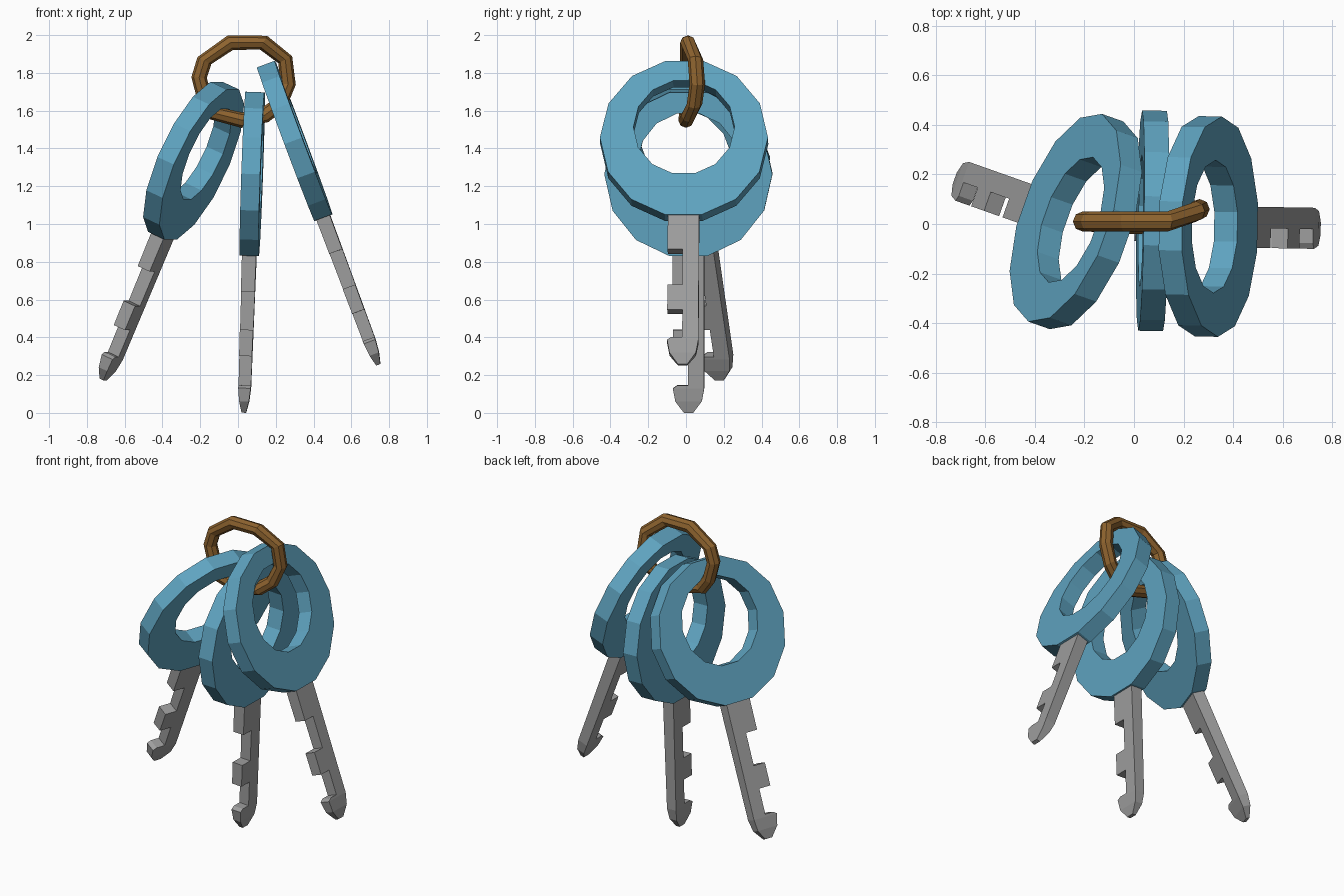
import bpy, bmesh
from math import sin, cos, pi, radians
from mathutils import Matrix, Vector

if "Cube" in bpy.data.objects:
    bpy.data.objects.remove(bpy.data.objects["Cube"])


def material(name, rgb):
    m = bpy.data.materials.new(name)
    m.diffuse_color = (*rgb, 1)
    m.use_nodes = True
    m.node_tree.nodes["Principled BSDF"].inputs["Base Color"].default_value = m.diffuse_color
    return m


BLUE = material("blue", (0.115, 0.37, 0.53))
GREY = material("grey", (0.34, 0.34, 0.34))
BRONZE = material("bronze", (0.27, 0.125, 0.028))


def finish(name, bm, mat, matrix=Matrix()):
    bmesh.ops.recalc_face_normals(bm, faces=bm.faces)
    me = bpy.data.meshes.new(name)
    bm.to_mesh(me)
    bm.free()
    me.materials.append(mat)
    ob = bpy.data.objects.new(name, me)
    ob.matrix_world = matrix
    bpy.context.collection.objects.link(ob)


def swept(rings):
    """Closed surface through closed loops of points (last joins first)."""
    bm = bmesh.new()
    vs = [[bm.verts.new(p) for p in r] for r in rings]
    n, m = len(vs), len(vs[0])
    for i in range(n):
        a, b = vs[i], vs[(i + 1) % n]
        for j in range(m):
            k = (j + 1) % m
            bm.faces.new((a[j], a[k], b[k], b[j]))
    return bm


# Key head: 14-sided disc with a hole set slightly above centre
def key_head():
    n, t = 14, 0.05
    rings = []
    for i in range(n):
        c, s = cos(2 * pi * i / n), sin(2 * pi * i / n)
        rings.append([(x, r * c, r * s + dz) for x, r, dz in
                      ((-t, 0.445, 0), (t, 0.445, 0), (t, 0.268, 0.06), (-t, 0.268, 0.06))])
    return swept(rings)


# Blade: notched outline (width, height above the tip), thinned towards the tip
LENGTH = 1.265
W = 0.083
OUTLINE = [(W, 0.84), (W, 0.13), (0.07, 0.06), (0.025, 0), (-0.025, 0), (-0.07, 0.06),
           (-W, 0.13), (-0.06, 0.145), (-0.003, 0.145), (-0.003, 0.30), (-W, 0.30), (-W, 0.44),
           (-0.003, 0.44), (-0.003, 0.64), (-W, 0.64), (-W, 0.84)]


def half_thickness(h):
    if h < 0.06:
        return 0.012 + (0.026 - 0.012) * h / 0.06
    if h < 0.13:
        return 0.026 + (0.033 - 0.026) * (h - 0.06) / 0.07
    return 0.033 + 0.005 * (h - 0.13) / 0.71


def key_blade():
    bm = bmesh.new()
    a = [bm.verts.new((-1, y, h)) for y, h in OUTLINE]
    b = [bm.verts.new((1, y, h)) for y, h in OUTLINE]
    bm.faces.new(a)
    bm.faces.new(b)
    for i in range(len(a)):
        k = (i + 1) % len(a)
        bm.faces.new((a[i], a[k], b[k], b[i]))
    for h in (0.06, 0.13):
        bmesh.ops.bisect_plane(bm, geom=bm.verts[:] + bm.edges[:] + bm.faces[:], dist=1e-5,
                               plane_co=(0, 0, h), plane_no=(0, 0, 1))
    for v in bm.verts:
        v.co.x *= half_thickness(v.co.z)
        v.co.z -= LENGTH
    return bm


# Three keys: head centre, tilt about y, turn about z
KEYS = {"left": ((-0.235, 0.01, 1.335), 23.7, -19.5),
        "middle": ((0.075, 0.013, 1.265), 2.0, -1.0),
        "right": ((0.30, -0.01, 1.44), -20.5, -1.0)}
for side, (pos, tilt, turn) in KEYS.items():
    mat = (Matrix.Translation(pos) @ Matrix.Rotation(radians(turn), 4, 'Z')
           @ Matrix.Rotation(radians(tilt), 4, 'Y'))
    finish(side + "_key_head", key_head(), BLUE, mat)
    finish(side + "_key_blade", key_blade(), GREY, mat)

# Split ring: slightly bent loop of tube
PATH = [(-0.04, 0.01, 1.96), (0.135, 0.01, 1.96), (0.25, 0.05, 1.87), (0.265, 0.06, 1.74),
        (0.22, 0.045, 1.635), (0.14, 0.015, 1.575), (0.02, 0.0, 1.55), (-0.12, 0.005, 1.585),
        (-0.175, 0.01, 1.66), (-0.206, 0.01, 1.775), (-0.178, 0.01, 1.865)]
centre = Vector((0.03, 0.0, 1.76))
rings = []
for p in PATH:
    p = Vector(p)
    out = p - centre
    out.y = 0
    out.normalize()
    rings.append([p + 0.041 * (cos(a) * out + sin(a) * Vector((0, 1, 0)))
                  for a in (2 * pi * k / 8 for k in range(8))])
finish("split_ring", swept(rings), BRONZE)
